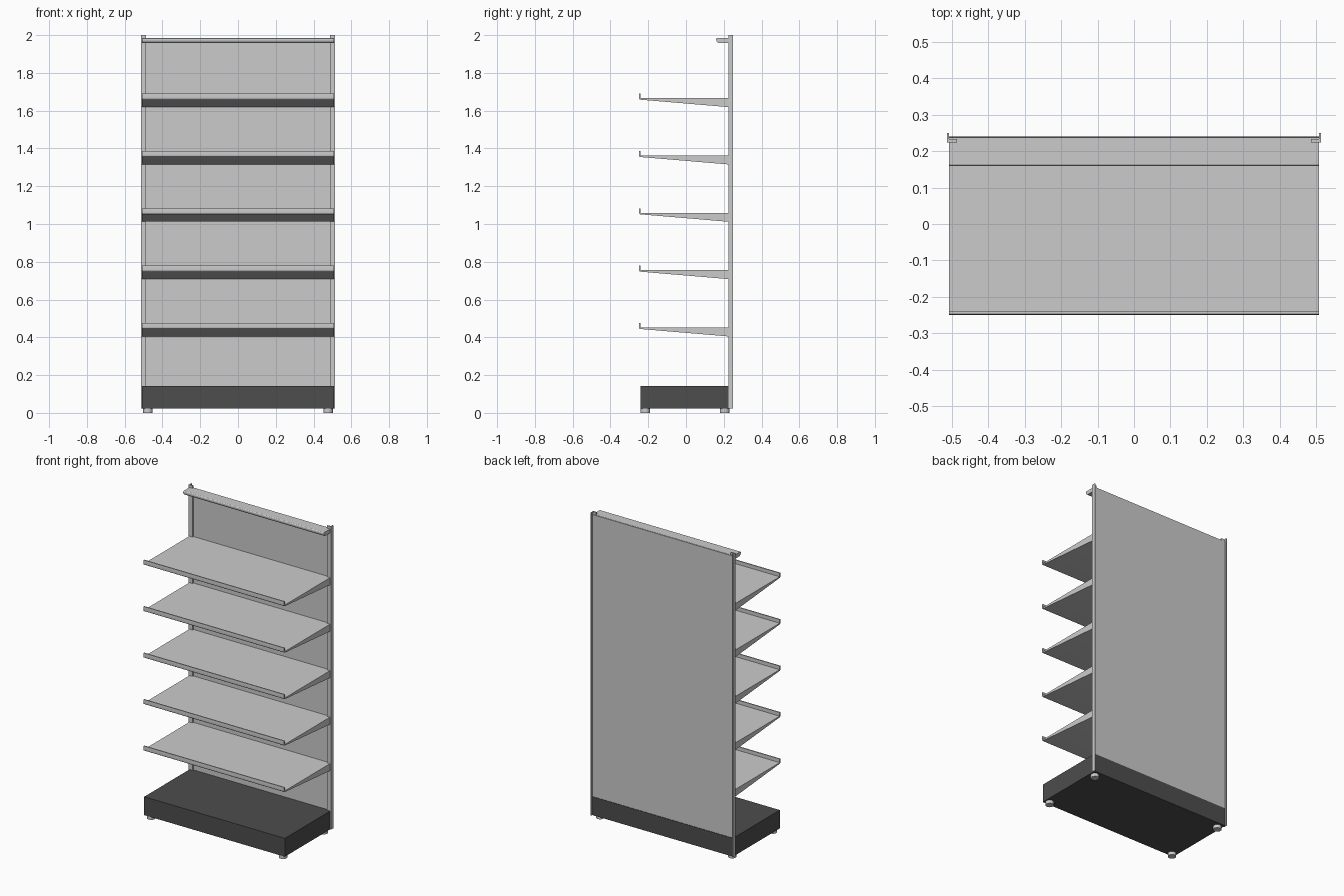
import bpy, bmesh, math

if "Cube" in bpy.data.objects:
    bpy.data.objects.remove(bpy.data.objects["Cube"])


def material(name, value):
    m = bpy.data.materials.new(name)
    m.diffuse_color = (value, value, value, 1)
    m.use_nodes = True
    m.node_tree.nodes["Principled BSDF"].inputs["Base Color"].default_value = m.diffuse_color
    return m


LIGHT = material("light grey metal", 0.6)
DARK = material("dark grey base", 0.075)
HALF = 0.508   # half width of the bay


def finish(name, bm, mat, smooth=False):
    bmesh.ops.recalc_face_normals(bm, faces=bm.faces)
    me = bpy.data.meshes.new(name)
    bm.to_mesh(me)
    bm.free()
    me.materials.append(mat)
    ob = bpy.data.objects.new(name, me)
    bpy.context.collection.objects.link(ob)
    if smooth:
        bpy.ops.object.select_all(action='DESELECT')
        ob.select_set(True)
        bpy.context.view_layer.objects.active = ob
        bpy.ops.object.shade_smooth_by_angle(angle=math.radians(35))
    return ob


def extrude(name, points, vec, mat, smooth=False):
    """Closed 3D outline extruded along vec."""
    bm = bmesh.new()
    face = bm.faces.new([bm.verts.new(p) for p in points])
    out = bmesh.ops.extrude_face_region(bm, geom=[face], use_keep_orig=True)
    verts = [g for g in out["geom"] if isinstance(g, bmesh.types.BMVert)]
    bmesh.ops.translate(bm, verts=verts, vec=vec)
    return finish(name, bm, mat, smooth)


def across(name, yz, mat, smooth=False):
    """Side profile extruded over the full width."""
    return extrude(name, [(-HALF, y, z) for y, z in yz], (2 * HALF, 0, 0), mat, smooth)


def rect(y0, y1, z0, z1):
    return [(y0, z0), (y1, z0), (y1, z1), (y0, z1)]


def arc(cy, cz, r, a0, a1, n=5):
    angles = [math.radians(a0 + (a1 - a0) * i / n) for i in range(n + 1)]
    return [(cy + r * math.cos(a), cz + r * math.sin(a)) for a in angles]


# plinth and back panel
across("base", rect(-0.242, 0.241, 0.022, 0.142), DARK)
across("back_panel", rect(0.233, 0.238, 0.142, 1.983), LIGHT)

# shelves: tapered underside, raised front lip with a rounded lower edge
for i in range(5):
    z = 0.452 + 0.3035 * i
    profile = [(0.233, z), (-0.241, z), (-0.241, z + 0.024), (-0.248, z + 0.024)]
    profile += arc(-0.24, z + 0.002, 0.010, 180, 270)
    profile += [(0.224, z - 0.047), (0.233, z - 0.047)]
    across(f"shelf_{i + 1}", profile, LIGHT, True)

# top rail with rounded lower front edge
rail = [(0.233, 1.984), (0.165, 1.984)] + arc(0.165, 1.979, 0.005, 90, 180, 3)
rail += arc(0.176, 1.974, 0.016, 180, 270) + [(0.233, 1.958)]
across("top_rail", rail, LIGHT, True)

# L-section uprights
for s, side in ((-1, "left"), (1, "right")):
    section = [(0.514, 0.224), (0.514, 0.25), (0.508, 0.25),
               (0.508, 0.233), (0.486, 0.233), (0.486, 0.224)]
    extrude(f"{side}_upright", [(s * x, y, 0.022) for x, y in section],
            (0, 0, 1.978), LIGHT)
    # levelling feet
    for y, end in ((-0.215, "front"), (0.205, "back")):
        bm = bmesh.new()
        bmesh.ops.create_cone(bm, cap_ends=True, segments=16,
                              radius1=0.025, radius2=0.025, depth=0.024)
        bmesh.ops.translate(bm, verts=bm.verts, vec=(s * 0.477, y, 0.012))
        finish(f"{side}_{end}_foot", bm, LIGHT, True)
